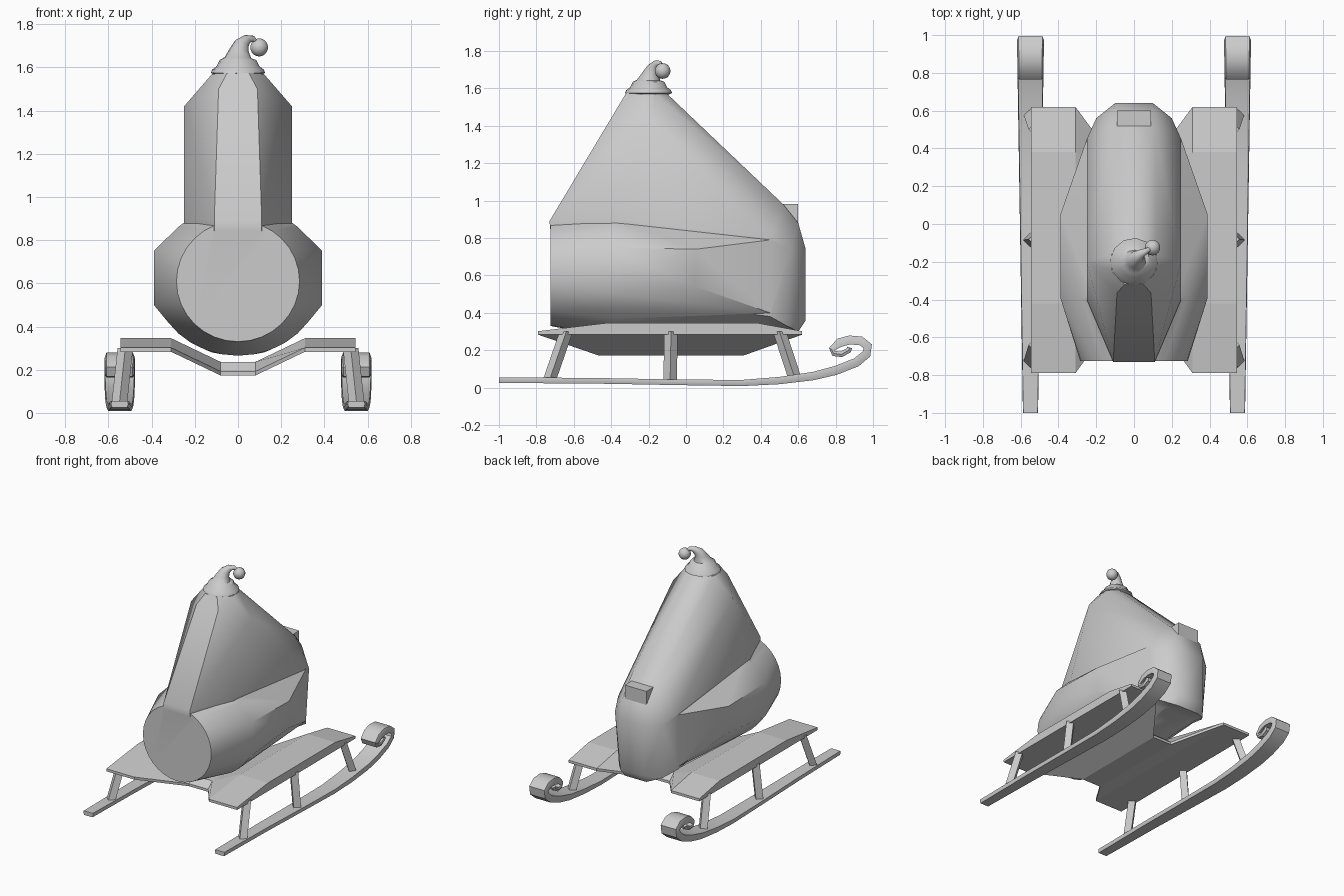
import bpy, bmesh
from math import cos, sin, pi
from mathutils import Vector as V

if "Cube" in bpy.data.objects:
    bpy.data.objects.remove(bpy.data.objects["Cube"])


def finish(name, bm, smooth=None):
    bmesh.ops.recalc_face_normals(bm, faces=bm.faces[:])
    me = bpy.data.meshes.new(name)
    bm.to_mesh(me)
    bm.free()
    ob = bpy.data.objects.new(name, me)
    bpy.context.collection.objects.link(ob)
    bpy.ops.object.select_all(action='DESELECT')
    ob.select_set(True)
    bpy.context.view_layer.objects.active = ob
    if smooth:
        bpy.ops.object.shade_smooth_by_angle(angle=smooth)
    return ob


def skin(name, rings, smooth=None):
    bm = bmesh.new()
    vs = [[bm.verts.new(p) for p in r] for r in rings]
    n = len(vs[0])
    for a, b in zip(vs, vs[1:]):
        for i in range(n):
            bm.faces.new((a[i], a[(i + 1) % n], b[(i + 1) % n], b[i]))
    bm.faces.new(vs[0])
    bm.faces.new(vs[-1])
    return finish(name, bm, smooth)


def hull(name, half):
    """Convex hull of points mirrored in x."""
    bm = bmesh.new()
    for x, y, z in half:
        bm.verts.new((x, y, z))
        if x > 1e-4:
            bm.verts.new((-x, y, z))
    res = bmesh.ops.convex_hull(bm, input=bm.verts[:])
    junk = [v for v in res['geom_interior'] if isinstance(v, bmesh.types.BMVert)]
    bmesh.ops.delete(bm, geom=junk, context='VERTS')
    return finish(name, bm)


def half_ring(y, cz, rx, rz, n=16):
    return [(rx * abs(sin(pi * i / n)), y, cz + rz * cos(pi * i / n)) for i in range(n + 1)]


# Upper body: chamfered block leaning to a narrow top
upper = [(.05, -.32, 1.575), (.12, -.24, 1.57), (.12, -.16, 1.57), (.06, -.1, 1.57),
         (.09, -.365, 1.5), (.11, -.38, 1.42), (.25, -.2, 1.42), (.11, -.73, .89),
         (.25, -.4, .9), (.11, -.7, .6), (.25, -.4, .5), (.11, .52, .98),
         (.11, .6, .88), (.1, .64, .74), (.1, .64, .36), (.09, .6, .3),
         (.2, .56, .74), (.25, .45, .8), (.25, .45, .38), (.18, .54, .33)]
body = hull("body", upper)

# Lower body: rounded rear end tapering forward
lower = (half_ring(-.725, .61, .285, .28) + half_ring(-.39, .615, .39, .35)
         + [(.39, -.39, .5), (.39, -.39, .75), (.39, .05, .54), (.39, .05, .74),
            (.25, .45, .4), (.25, .45, .79), (.1, .63, .7), (.1, .63, .37),
            (.12, .3, .28)])
low = hull("lower_body", lower)
bpy.ops.object.select_all(action='DESELECT')
body.select_set(True)
bpy.context.view_layer.objects.active = body
mod = body.modifiers.new("union", 'BOOLEAN')
mod.operation = 'UNION'
mod.solver = 'EXACT'
mod.object = low
bpy.ops.object.modifier_apply(modifier=mod.name)
bpy.data.objects.remove(low)
bpy.ops.object.shade_smooth_by_angle(angle=.7)

# Small block on the nose
hull("nose_block", [(.09, y, z) for y in (.5, .6) for z in (.85, .982)])

# Hat with brim and drooping tip: (x, y, z, radius, tilt)
steps = [(0, -.2, 1.565, .105, 0), (0, -.2, 1.575, .126, 0), (0, -.2, 1.59, .12, 0),
         (0, -.2, 1.605, .1, 0), (0, -.2, 1.635, .085, 0), (0, -.2, 1.645, .062, .05),
         (.005, -.19, 1.68, .045, .15), (.018, -.175, 1.712, .034, .5),
         (.042, -.155, 1.732, .022, 1.0), (.07, -.14, 1.733, .014, 1.8),
         (.09, -.13, 1.71, .01, 2.4)]
rings = []
for x, y, z, r, t in steps:
    d = V((.9 * sin(t), .43 * sin(t), cos(t))).normalized()
    u = V((-.43, .9, 0)).normalized()
    w = u.cross(d)
    rings.append([V((x, y, z)) + r * (cos(k * pi / 6) * u + sin(k * pi / 6) * w)
                  for k in range(12)])
skin("hat", rings, .8)
bm = bmesh.new()
bmesh.ops.create_uvsphere(bm, u_segments=14, v_segments=9, radius=.042)
bmesh.ops.translate(bm, verts=bm.verts[:], vec=(.098, -.125, 1.693))
finish("hat_bobble", bm, .8)

# Sled deck with sunken middle and notched ends
rings = []
for x, drop, y0, y1 in [(-.545, 0, -.79, .62), (-.31, 0, -.79, .62), (-.08, .11, -.47, .31),
                        (.08, .11, -.47, .31), (.31, 0, -.79, .62), (.545, 0, -.79, .62)]:
    ya, yb = max(-.42, y0 + .05), min(.38, y1 - .05)
    rings.append([(x, y, z - drop) for y, z in
                  [(y0, .283), (y1, .283), (y1, .302), (yb, .346), (ya, .346), (y0, .302)]])
skin("deck", rings)

# Runners with curled tips, and their struts
path = [(-1, .04), (-.5, .037), (0, .028), (.3, .025), (.5, .038), (.68, .062), (.8, .092),
        (.91, .135), (.965, .18), (.972, .222), (.935, .25), (.875, .255), (.82, .24),
        (.778, .205), (.79, .183), (.83, .178), (.87, .2), (.875, .215)]
for s, side in ((1, "right"), (-1, "left")):
    rings = []
    for i, (y, z) in enumerate(path):
        a, b = path[max(i - 1, 0)], path[min(i + 1, len(path) - 1)]
        t = V((b[0] - a[0], b[1] - a[1])).normalized()
        h = .015 + .009 * min(1, max(0, (y - .2) / .6))
        if i > 12:
            h = .015
        w = .04 + .032 * (y + 1) / 2
        cx = s * .548
        rings.append([(cx + k * w * f, y - t.y * h * g, z + t.x * h * g)
                      for k, f, g in ((-1, .88, -1), (1, .88, -1), (1, 1, 0), (1, .95, 1),
                                      (-1, .95, 1), (-1, 1, 0))])
    skin(side + "_runner", rings, .6)
    for n, (yt, yb) in enumerate([(-.64, -.73), (-.08, -.085), (.5, .585)]):
        r = .036
        skin(f"{side}_strut_{n}", [[(s * x + r * cos(k * pi / 2), y + r * sin(k * pi / 2), z)
                                   for k in range(4)]
                                  for x, y, z in ((.55, yb, .04), (.522, yt, .3))])
